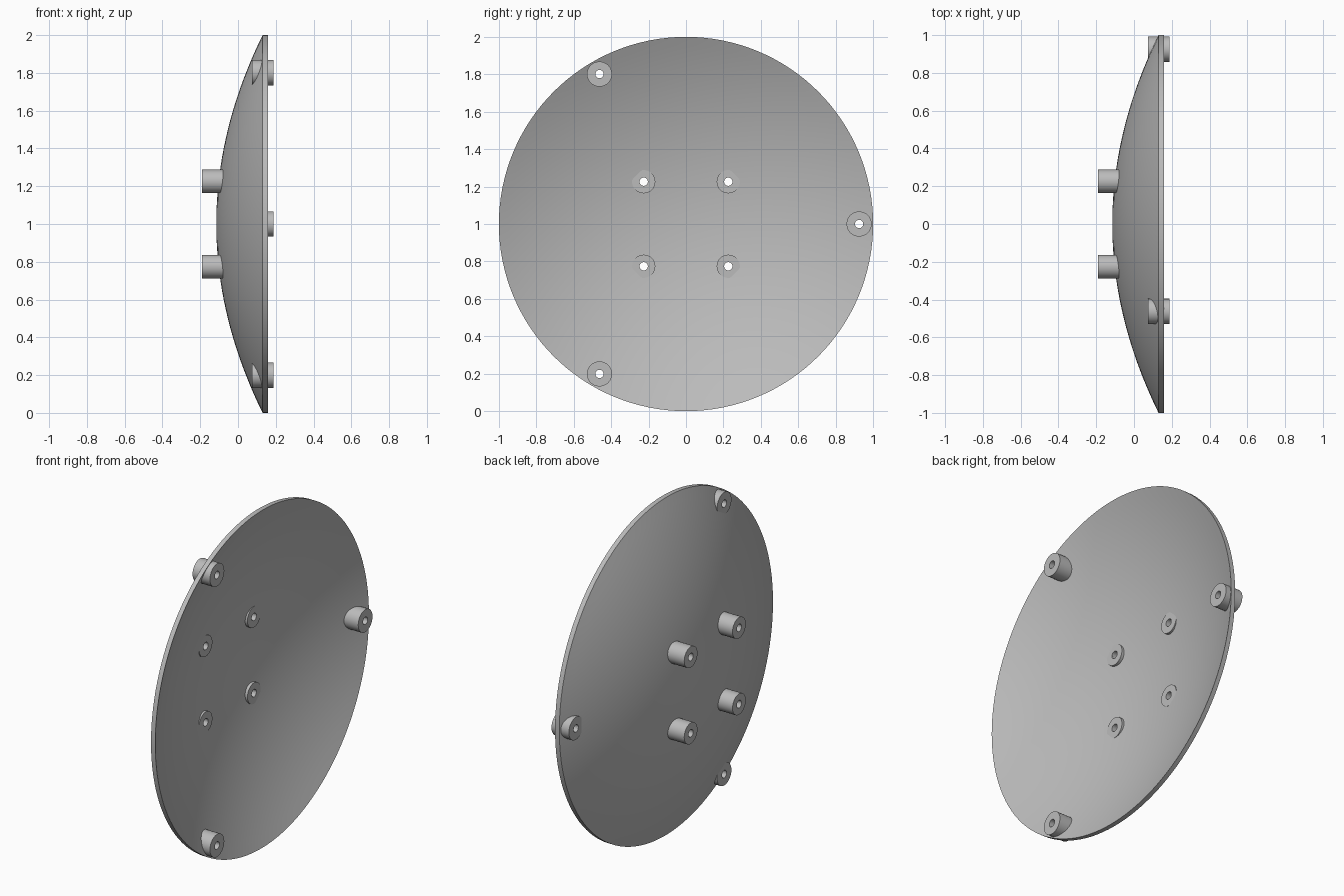
import bpy, bmesh, math
from mathutils import Vector, Matrix

if "Cube" in bpy.data.objects:
    bpy.data.objects.remove(bpy.data.objects["Cube"])

SEG, RINGS = 128, 20
BACK, DEPTH, WALL = -0.115, 0.245, 0.028
HOLE = 0.022

grey = bpy.data.materials.new("light grey")
grey.diffuse_color = (0.5, 0.5, 0.5, 1)
grey.use_nodes = True
grey.node_tree.nodes["Principled BSDF"].inputs["Base Color"].default_value = grey.diffuse_color


def lathe(name, profile, centre=(0, 0, 1), closed=True, steps=SEG):
    """Revolve (x, radius) points about the x axis."""
    bm = bmesh.new()
    vs = [bm.verts.new((x, 0, r)) for x, r in profile]
    pairs = list(zip(vs, vs[1:])) + ([(vs[-1], vs[0])] if closed else [])
    edges = [bm.edges.new(p) for p in pairs]
    bmesh.ops.spin(bm, geom=vs + edges, cent=(0, 0, 0), axis=(1, 0, 0),
                   angle=2 * math.pi, steps=steps)
    bmesh.ops.remove_doubles(bm, verts=bm.verts, dist=1e-5)
    bmesh.ops.recalc_face_normals(bm, faces=bm.faces)
    me = bpy.data.meshes.new(name)
    bm.to_mesh(me)
    bm.free()
    ob = bpy.data.objects.new(name, me)
    ob.location = centre
    me.materials.append(grey)
    bpy.context.collection.objects.link(ob)
    return ob


def activate(ob):
    bpy.ops.object.select_all(action='DESELECT')
    ob.select_set(True)
    bpy.context.view_layer.objects.active = ob


def smooth(ob):
    activate(ob)
    bpy.ops.object.shade_smooth_by_angle(angle=math.radians(30))


# Parabolic shell: back surface out to the rim, front surface back to the axis
radii = [i / RINGS for i in range(RINGS + 1)]
outer = [(BACK + DEPTH * r * r, r) for r in radii]
inner = [(x + WALL, r) for x, r in reversed(outer)]
dish = lathe("dish", outer + inner, closed=False)

# Boss positions (y, z): four behind the middle, three around the rim
mounts = [(y, 1 + z) for y in (-0.226, 0.226) for z in (-0.226, 0.226)]
rim = [(0.925 * math.cos(a), 1 + 0.925 * math.sin(a))
       for a in (0, 2 * math.pi / 3, -2 * math.pi / 3)]

# Bolt holes through the shell
holes = []
for y, z in mounts + rim:
    holes.append(lathe("hole_cutter", [(-0.4, 0), (-0.4, HOLE), (0.4, HOLE), (0.4, 0)],
                       (0, y, z), closed=False, steps=32))
for cutter in holes:
    cutter.hide_render = True
    mod = dish.modifiers.new("hole", 'BOOLEAN')
    mod.operation, mod.solver, mod.object = 'DIFFERENCE', 'EXACT', cutter
    activate(dish)
    bpy.ops.object.modifier_apply(modifier=mod.name)
for cutter in holes:
    bpy.data.objects.remove(cutter)
smooth(dish)


# Hollow cylindrical bosses
def boss(name, pos, x0, x1, radius):
    ob = lathe(name, [(x0, HOLE), (x0, radius), (x1, radius), (x1, HOLE)],
               (0, *pos), steps=48)
    smooth(ob)


for p in mounts:
    boss("mount_boss", p, -0.19, -0.053, 0.062)
for p in rim:
    boss("rim_boss", p, 0.073, 0.187, 0.067)
